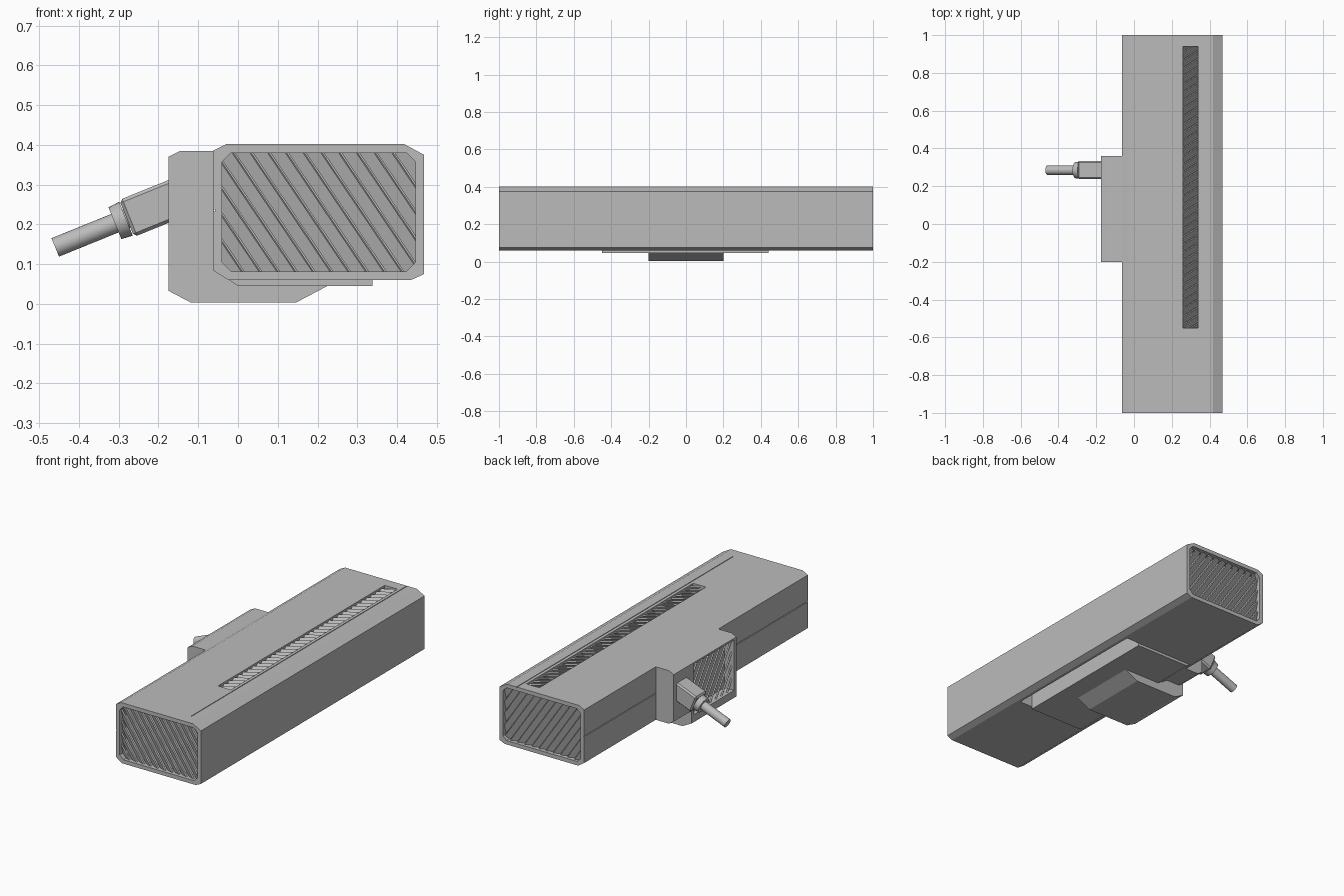
import bpy, bmesh, math
from mathutils import Vector, Matrix

cube = bpy.data.objects.get("Cube")
if cube:
    bpy.data.objects.remove(cube, do_unlink=True)

grey = bpy.data.materials.new("mid grey")
grey.use_nodes = True
GREY = (0.5, 0.5, 0.5, 1)
grey.diffuse_color = GREY
grey.node_tree.nodes["Principled BSDF"].inputs["Base Color"].default_value = GREY


def finish(name, bm):
    bmesh.ops.recalc_face_normals(bm, faces=bm.faces)
    mesh = bpy.data.meshes.new(name)
    bm.to_mesh(mesh)
    bm.free()
    mesh.materials.append(grey)
    ob = bpy.data.objects.new(name, mesh)
    bpy.context.collection.objects.link(ob)
    return ob


def prism(name, outline, y0, y1):
    """Extrude an x-z outline along y."""
    bm = bmesh.new()
    face = bm.faces.new([bm.verts.new((x, y0, z)) for x, z in outline])
    ext = bmesh.ops.extrude_face_region(bm, geom=[face])
    new = [g for g in ext["geom"] if isinstance(g, bmesh.types.BMVert)]
    bmesh.ops.translate(bm, verts=new, vec=(0, y1 - y0, 0))
    return finish(name, bm)


def rect(x0, x1, z0, z1, c=0.0):
    """Rectangle outline, with corners cut by c."""
    if not c:
        return [(x0, z0), (x1, z0), (x1, z1), (x0, z1)]
    return [(x0 + c, z0), (x1 - c, z0), (x1, z0 + c), (x1, z1 - c),
            (x1 - c, z1), (x0 + c, z1), (x0, z1 - c), (x0, z0 + c)]


def cut(target, cutter):
    cutter.hide_render = True
    mod = target.modifiers.new("cut", "BOOLEAN")
    mod.operation, mod.solver, mod.object = "DIFFERENCE", "EXACT", cutter
    bpy.context.view_layer.objects.active = target
    bpy.ops.object.modifier_apply(modifier=mod.name)
    bpy.data.objects.remove(cutter, do_unlink=True)


def grille(name, centre, u, v, w, width, height, pitch, angle, tilt, slat, thick):
    """Tilted diagonal slats clipped to a rectangle spanned by u and v, facing w."""
    bm = bmesh.new()
    a, t = math.radians(angle), math.radians(tilt)
    along = Vector((math.cos(a), math.sin(a), 0))
    across = Vector((-math.sin(a), math.cos(a), 0))
    up = Vector((0, 0, 1))
    span = across * math.cos(t) + up * math.sin(t)
    normal = up * math.cos(t) - across * math.sin(t)
    reach = (abs(across.x) * width + abs(across.y) * height) / 2
    n = int(reach / pitch) + 1
    for k in range(-n, n + 1):
        c = across * k * pitch
        # keep each slat centred near the rectangle
        c -= along * (c.dot(Vector((0, 1, 0))) / along.y if height < width
                      else c.dot(Vector((1, 0, 0))) / along.x)
        axes = Matrix((along * 2, span * slat, normal * thick)).transposed().to_4x4()
        bmesh.ops.create_cube(bm, size=1, matrix=Matrix.Translation(c) @ axes)
    for d, h in (((1, 0, 0), width), ((-1, 0, 0), width),
                 ((0, 1, 0), height), ((0, -1, 0), height)):
        bmesh.ops.bisect_plane(bm, geom=bm.verts[:] + bm.edges[:] + bm.faces[:],
                               plane_co=Vector(d) * h / 2, plane_no=d, clear_outer=True)
    bmesh.ops.holes_fill(bm, edges=[e for e in bm.edges if e.is_boundary])
    frame = Matrix((u, v, w)).transposed().to_4x4()
    bm.transform(Matrix.Translation(centre) @ frame)
    return finish(name, bm)


# Long chamfered housing
body = prism("housing", [(-0.063, 0.085), (-0.025, 0.06), (0.435, 0.06), (0.468, 0.075),
                         (0.468, 0.375), (0.418, 0.402), (-0.03, 0.402), (-0.063, 0.385)], -1, 1)
# Recessed ends, top vent and underside pocket
for s in (-1, 1):
    cut(body, prism("end_cutter", rect(-0.04, 0.446, 0.082, 0.38, 0.022), s * 0.945, s * 1.1))
cut(body, prism("vent_cutter", rect(0.26, 0.34, 0.345, 0.5), -0.55, 0.94))
cut(body, prism("pocket_cutter", rect(0.338, 0.418, 0, 0.15), -0.45, 0.44))
# Seams between the shells
cut(body, prism("top_seam_cutter", rect(0.357, 0.361, 0.397, 0.5), -0.93, 1.1))
cut(body, prism("back_seam_cutter", rect(-0.1, -0.058, 0.233, 0.237), -1.1, 1.1))

# Diagonal louvres in both ends
for s, side in ((-1, "front"), (1, "rear")):
    grille(side + "_end_louvres", (0.203, s * 0.975, 0.231), (1, 0, 0), (0, 0, 1), (0, s, 0),
           0.486, 0.298, 0.037, -56, 25, 0.034, 0.008)

# Louvres in the top vent
grille("top_louvres", (0.3, 0.195, 0.374), (1, 0, 0), (0, 1, 0), (0, 0, 1),
       0.08, 1.49, 0.036, 32, 48, 0.05, 0.007)

# Underside plate
prism("bottom_plate", [(-0.063, 0.088), (0, 0.045), (0.338, 0.045), (0.338, 0.07),
                       (0, 0.07), (-0.04, 0.1)], -0.45, 0.44)

# Mount wrapping under and behind the housing
mount = prism("mount", [(-0.175, 0.033), (-0.118, 0.003), (0.145, 0.003), (0.225, 0.045),
                        (0.225, 0.065), (-0.03, 0.065), (-0.06, 0.09), (-0.06, 0.385),
                        (-0.145, 0.385), (-0.175, 0.37)], -0.2, 0.2)
cut(mount, prism("mount_cutter", rect(-0.3, -0.115, 0.075, 0.36), -0.18, 0.18))
grille("mount_louvres", (-0.15, 0, 0.2175), (0, -1, 0), (0, 0, 1), (-1, 0, 0),
       0.36, 0.285, 0.042, 56, 30, 0.034, 0.008)

# Cable box beside the mount
prism("cable_box", [(-0.175, 0.105), (-0.145, 0.085), (-0.06, 0.085), (-0.06, 0.385),
                    (-0.145, 0.385), (-0.175, 0.37)], 0.2, 0.36)

# Sloping plug, collar and cable
direction = Vector((-0.18, 0, -0.073)).normalized()
root = Vector((-0.28, 0.285, 0.215))
turn = direction.to_track_quat("Z", "Y").to_matrix().to_4x4()


def along_plug(name, start, end, radius, sides=24, box=None):
    bm = bmesh.new()
    place = Matrix.Translation(root + direction * (start + end) / 2) @ turn
    if box:
        bmesh.ops.create_cube(bm, size=1, matrix=place @ Matrix.Diagonal((*box, end - start, 1)))
    else:
        bmesh.ops.create_cone(bm, cap_ends=True, segments=sides, radius1=radius[0],
                              radius2=radius[1], depth=end - start, matrix=place)
    ob = finish(name, bm)
    if not box:
        bpy.ops.object.select_all(action="DESELECT")
        ob.select_set(True)
        bpy.context.view_layer.objects.active = ob
        bpy.ops.object.shade_smooth_by_angle(angle=math.radians(35))
    return ob


plug = along_plug("plug", -0.15, 0.0, None, box=(0.096, 0.1))
plug_bevel = plug.modifiers.new("bevel", "BEVEL")
plug_bevel.width, plug_bevel.segments = 0.008, 1
along_plug("plug_collar", 0.002, 0.032, (0.046, 0.043))
along_plug("cable", 0.0, 0.194, (0.025, 0.025))
